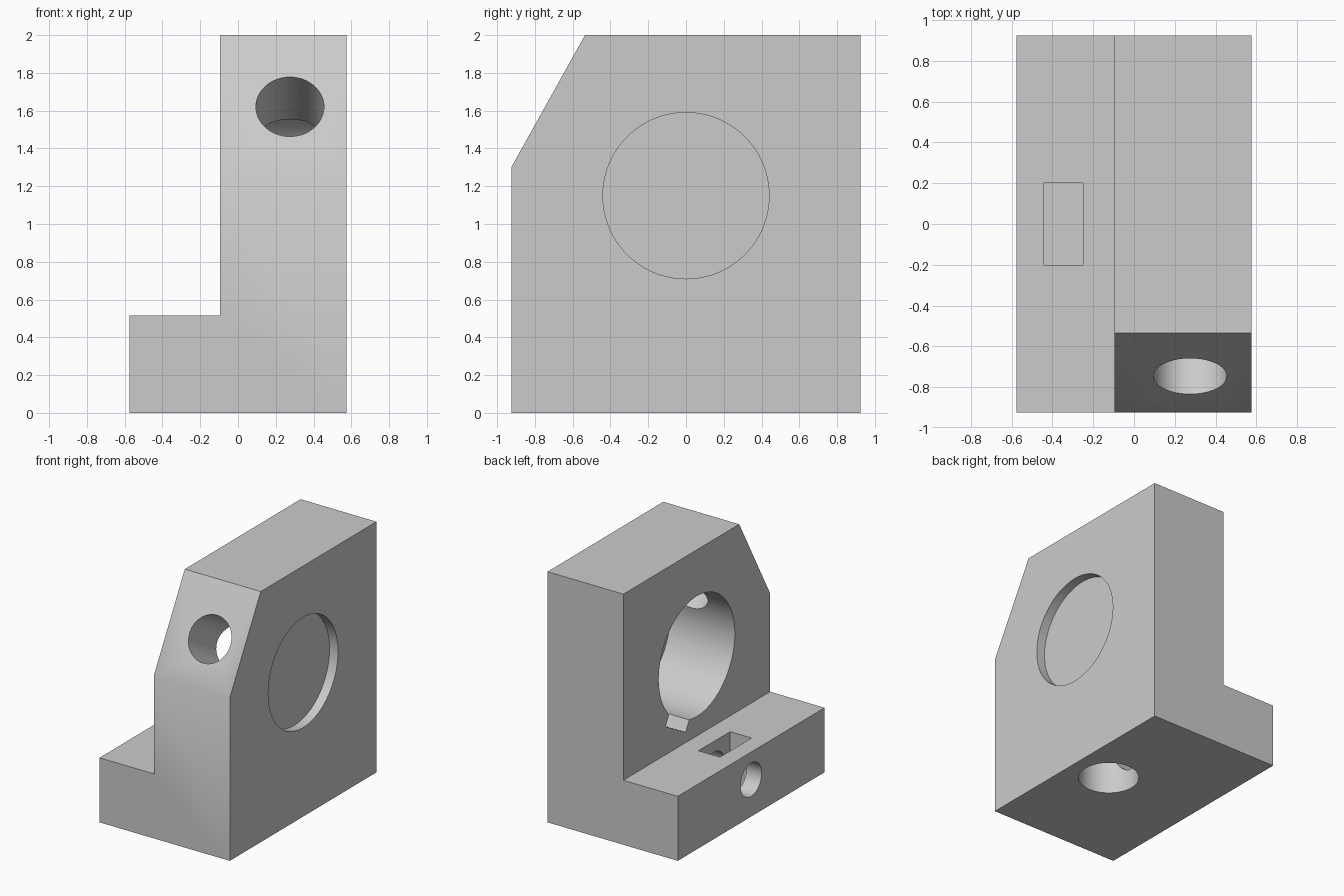
import bpy, bmesh
from math import atan2, pi, radians
from mathutils import Matrix, Vector

old = bpy.data.objects.get("Cube")
if old:
    bpy.data.objects.remove(old, do_unlink=True)

# Single grey finish
grey = bpy.data.materials.new("plain grey")
grey.use_nodes = True
colour = (0.6, 0.6, 0.6, 1)
grey.diffuse_color = colour
grey.node_tree.nodes["Principled BSDF"].inputs["Base Color"].default_value = colour


def make_object(name, bm):
    bmesh.ops.recalc_face_normals(bm, faces=bm.faces)
    mesh = bpy.data.meshes.new(name)
    bm.to_mesh(mesh)
    bm.free()
    mesh.materials.append(grey)
    obj = bpy.data.objects.new(name, mesh)
    bpy.context.collection.objects.link(obj)
    return obj


def box(name, low, high, turn=None):
    low, high = Vector(low), Vector(high)
    bm = bmesh.new()
    place = Matrix.Translation((low + high) / 2) @ Matrix.Diagonal((*(high - low), 1))
    bmesh.ops.create_cube(bm, size=1, matrix=(turn or Matrix()) @ place)
    return make_object(name, bm)


def rod(name, start, end, radius):
    start, end = Vector(start), Vector(end)
    axis = end - start
    place = Matrix.Translation((start + end) / 2) @ axis.to_track_quat('Z', 'Y').to_matrix().to_4x4()
    bm = bmesh.new()
    bmesh.ops.create_cone(bm, cap_ends=True, segments=96, radius1=radius,
                          radius2=radius, depth=axis.length, matrix=place)
    return make_object(name, bm)


# L-shaped body extruded front to back
half_x, half_y, wall_x, step_z = 0.575, 0.925, -0.095, 0.515
profile = [(-half_x, 0), (half_x, 0), (half_x, 2), (wall_x, 2),
           (wall_x, step_z), (-half_x, step_z)]
bm = bmesh.new()
face = bm.faces.new([bm.verts.new((x, -half_y, z)) for x, z in profile])
sweep = bmesh.ops.extrude_face_region(bm, geom=[face])
moved = [v for v in sweep["geom"] if isinstance(v, bmesh.types.BMVert)]
bmesh.ops.translate(bm, verts=moved, vec=(0, 2 * half_y, 0))

# Sloped upper front corner
slope = Vector((0, -0.70, 0.39)).normalized()
cut = bmesh.ops.bisect_plane(bm, geom=bm.verts[:] + bm.edges[:] + bm.faces[:],
                             plane_co=(0, -half_y, 1.3), plane_no=slope, clear_outer=True)
rim = [e for e in cut["geom_cut"] if isinstance(e, bmesh.types.BMEdge)]
bmesh.ops.holes_fill(bm, edges=rim)
body = make_object("bracket_body", bm)

# Bore, its key notch, and the drilled holes and pockets
centre = Vector((0, 0, 1.15))
notch_turn = Matrix.Translation(centre) @ Matrix.Rotation(radians(29), 4, 'X')
slope_hole = Vector((0.275, -0.745, 1.62))
cutters = [
    rod("main_bore", (-0.3, 0, 1.15), (0.475, 0, 1.15), 0.48),
    rod("side_recess", (0.5, 0, 1.15), (0.7, 0, 1.15), 0.44),
    box("key_notch", (-0.2, -0.145, -0.55), (0.11, 0.145, -0.3), notch_turn),
    rod("slope_hole", slope_hole + slope * 0.2, slope_hole - slope * 0.6, 0.18),
    rod("base_socket", (0.245, 0, -0.1), (0.245, 0, 0.5), 0.224),
    rod("cross_hole", (-0.7, 0, 0.295), (0.2, 0, 0.295), 0.133),
    box("nut_pocket", (-0.44, -0.2, 0.095), (-0.25, 0.2, 0.7)),
]
bpy.context.view_layer.objects.active = body
for cutter in cutters:
    cutter.hide_render = True
    mod = body.modifiers.new(cutter.name, 'BOOLEAN')
    mod.operation = 'DIFFERENCE'
    mod.solver = 'EXACT'
    mod.object = cutter
    bpy.ops.object.modifier_apply(modifier=mod.name)
    bpy.data.objects.remove(cutter, do_unlink=True)

# Smooth round walls, crisp edges
bpy.ops.object.select_all(action='DESELECT')
body.select_set(True)
bpy.ops.object.shade_smooth_by_angle(angle=radians(30))
